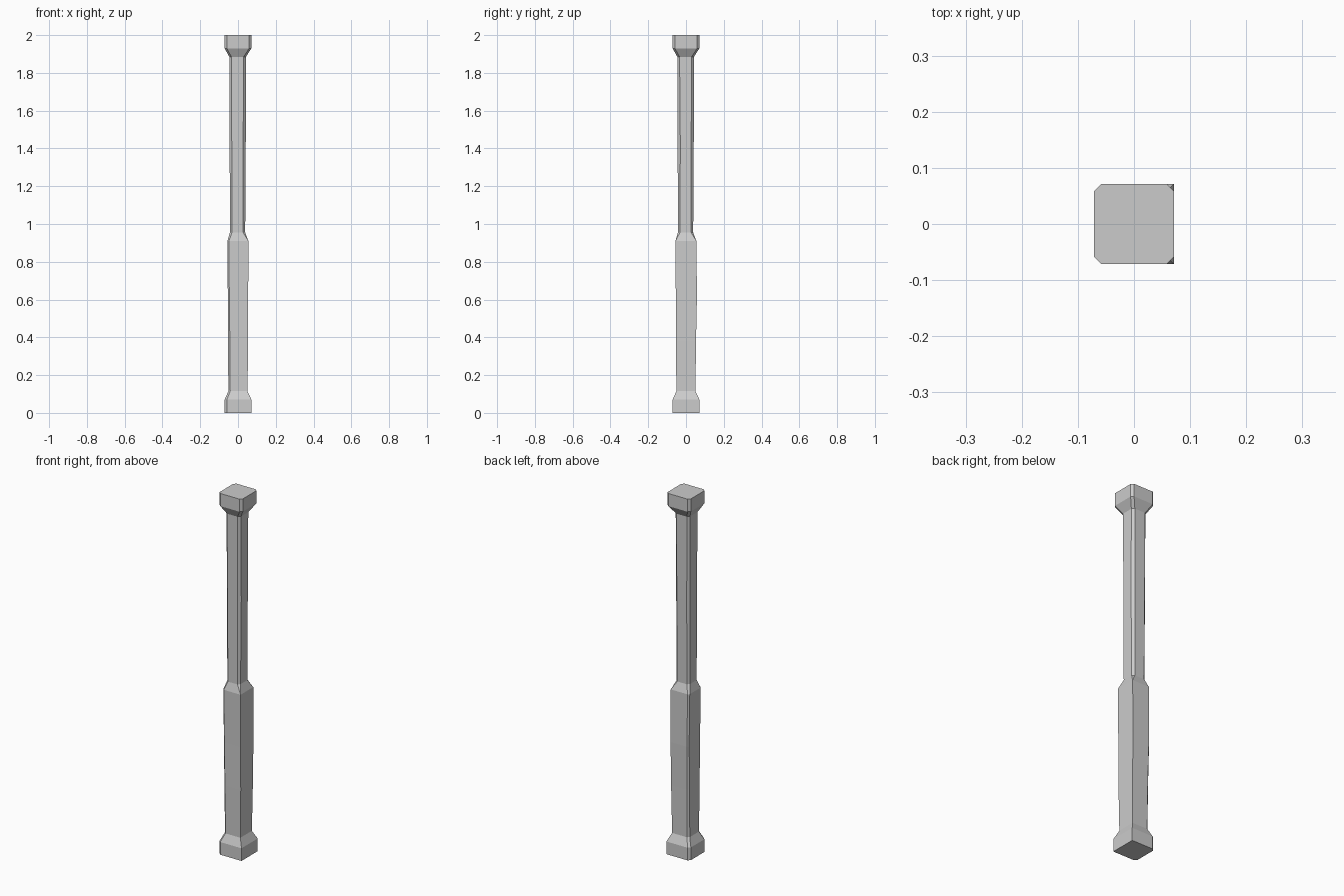
import bpy, bmesh

# Post sections: z, x min, x max, y min, y max, left chamfer, right chamfer
SECTIONS = [
    (0.00, -0.071, 0.071, -0.071, 0.071, 0.012, 0),      # plinth
    (0.07, -0.071, 0.071, -0.071, 0.071, 0.012, 0),
    (0.115, -0.051, 0.050, -0.051, 0.050, 0.010, 0),     # lower shaft
    (0.38, -0.053, 0.054, -0.053, 0.053, 0.010, 0),
    (0.62, -0.054, 0.054, -0.054, 0.058, 0.008, 0),
    (0.91, -0.056, 0.055, -0.056, 0.055, 0.008, 0),
    (0.955, -0.043, 0.038, -0.043, 0.038, 0.011, 0.011),  # upper shaft
    (1.42, -0.044, 0.041, -0.044, 0.041, 0.011, 0.014),
    (1.885, -0.046, 0.042, -0.046, 0.042, 0.011, 0.012),
    (1.93, -0.071, 0.071, -0.071, 0.071, 0.012, 0.012),   # capital
    (2.00, -0.071, 0.071, -0.071, 0.071, 0.012, 0.012),
]


def ring(bm, z, x0, x1, y0, y1, cl, cr):
    pts = [(x0 + cl, y0), (x1 - cr, y0), (x1, y0 + cr), (x1, y1 - cr),
           (x1 - cr, y1), (x0 + cl, y1), (x0, y1 - cl), (x0, y0 + cl)]
    return [bm.verts.new((x, y, z)) for x, y in pts]


bm = bmesh.new()
rings = [ring(bm, *s) for s in SECTIONS]

# Loft sides between sections, then close both ends
for a, b in zip(rings, rings[1:]):
    for i in range(8):
        j = (i + 1) % 8
        bm.faces.new((a[i], a[j], b[j], b[i]))
bm.faces.new(rings[0][::-1])
bm.faces.new(rings[-1])

# Collapse zero-width chamfers into sharp corners
bmesh.ops.remove_doubles(bm, verts=bm.verts, dist=0.0005)
bmesh.ops.recalc_face_normals(bm, faces=bm.faces)

mesh = bpy.data.meshes.new("wooden_post")
bm.to_mesh(mesh)
bm.free()
bpy.context.collection.objects.link(bpy.data.objects.new("wooden_post", mesh))
